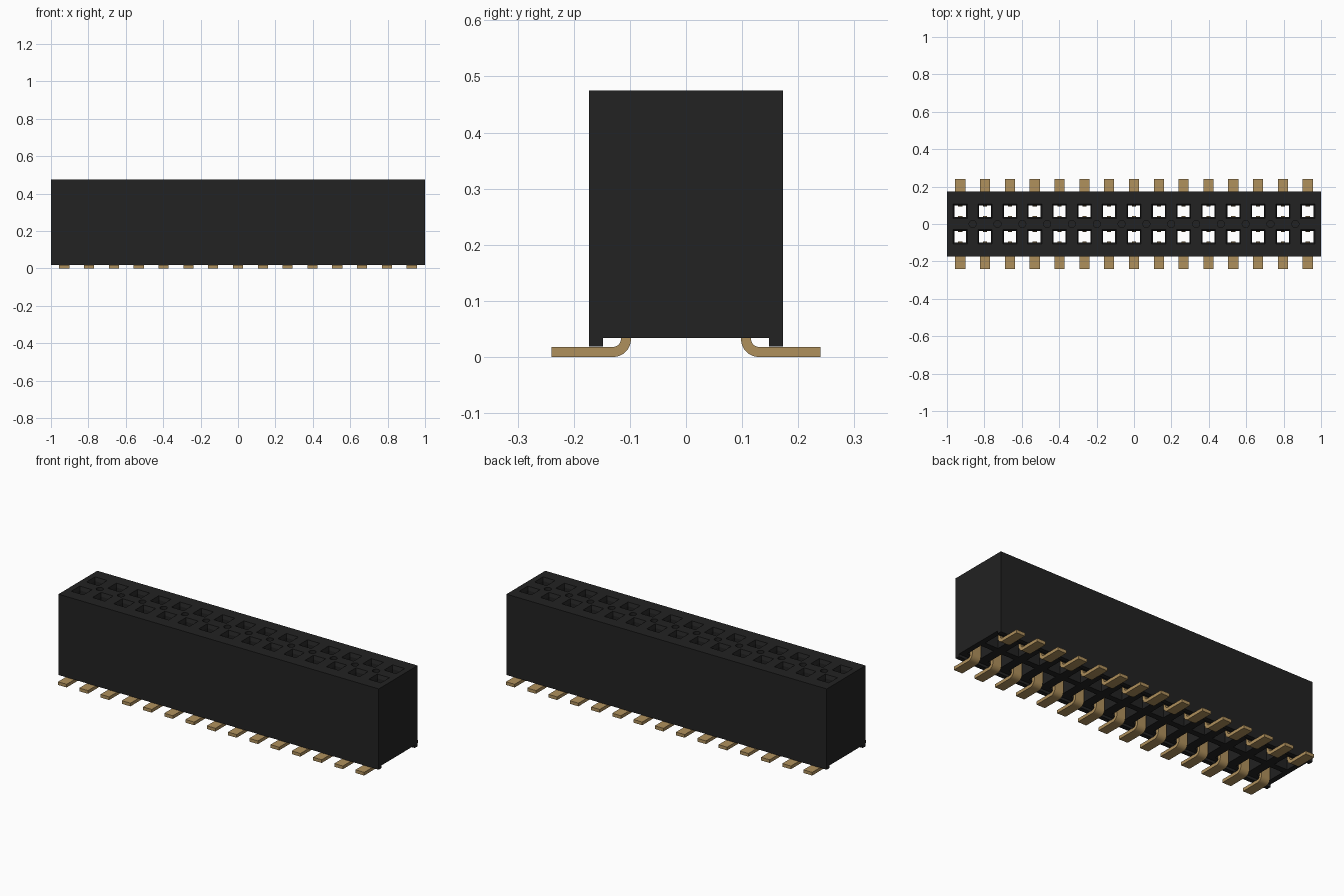
import bpy, bmesh, math

if "Cube" in bpy.data.objects:
    bpy.data.objects.remove(bpy.data.objects["Cube"])

PITCH, N = 0.1327, 15
XS = [(i - (N - 1) / 2) * PITCH for i in range(N)]
ROW = 0.068          # distance of each contact row from the middle
TOP, FLOOR, SKIRT = 0.475, 0.034, 0.019


def material(name, rgb):
    m = bpy.data.materials.new(name)
    m.diffuse_color = (*rgb, 1)
    m.use_nodes = True
    m.node_tree.nodes["Principled BSDF"].inputs["Base Color"].default_value = m.diffuse_color
    return m


black = material("black plastic", (0.016, 0.016, 0.016))
gold = material("dull gold", (0.43, 0.28, 0.107))


def finish(bm, name, mat):
    bmesh.ops.recalc_face_normals(bm, faces=bm.faces)
    me = bpy.data.meshes.new(name)
    bm.to_mesh(me)
    bm.free()
    me.materials.append(mat)
    ob = bpy.data.objects.new(name, me)
    bpy.context.collection.objects.link(ob)
    return ob


def loft(bm, rings):
    """Closed solid through rings of equal point count."""
    vs = [[bm.verts.new(p) for p in r] for r in rings]
    for a, b in zip(vs, vs[1:]):
        for i in range(len(a)):
            j = (i + 1) % len(a)
            bm.faces.new((a[i], a[j], b[j], b[i]))
    bm.faces.new(vs[0][::-1])
    bm.faces.new(vs[-1])


def extrude_x(bm, profile, x0, x1, s=1):
    """Extrude a (y, z) outline along x; s mirrors it to the other row."""
    loft(bm, [[(x, s * y, z) for y, z in profile] for x in (x0, x1)])


def rect(cx, cy, hx, hy, z):
    return [(cx + a * hx, cy + b * hy, z)
            for a, b in ((-1, -1), (1, -1), (1, 1), (-1, 1))]


# Housing: block with a shallow channel between two bottom skirts
bm = bmesh.new()
extrude_x(bm, [(-0.173, TOP), (-0.173, SKIRT), (-0.148, SKIRT), (-0.148, FLOOR),
               (0.148, FLOOR), (0.148, SKIRT), (0.173, SKIRT), (0.173, TOP)], -1, 1)
housing = finish(bm, "housing", black)

# Cutter: funnel-mouthed sockets and round blind holes
bm = bmesh.new()
for x in XS:
    for s in (-1, 1):
        y = s * ROW
        loft(bm, [rect(x, y, 0.038, 0.038, TOP + 0.01),
                  rect(x, y, 0.038, 0.038, TOP - 0.001),
                  rect(x, y, 0.032, 0.031, TOP - 0.02),
                  rect(x, y, 0.032, 0.031, 0.43),
                  rect(x, y, 0.041, 0.051, 0.429),
                  rect(x, y, 0.041, 0.051, FLOOR - 0.01)])
for x in XS[:-1]:
    loft(bm, [[(x + PITCH / 2 + 0.019 * math.cos(k * math.tau / 20),
                0.019 * math.sin(k * math.tau / 20), z) for k in range(20)]
              for z in (TOP - 0.08, TOP + 0.01)])
cutter = finish(bm, "socket_cutter", black)
cutter.hide_render = True
mod = housing.modifiers.new("sockets", 'BOOLEAN')
mod.object = cutter
mod.solver = 'EXACT'
bpy.context.view_layer.objects.active = housing
bpy.ops.object.modifier_apply(modifier=mod.name)
bpy.data.objects.remove(cutter)


# Contact outlines
def arc(r):
    return [(0.13 - r * math.cos(t), 0.032 - r * math.sin(t))
            for t in (k * math.pi / 16 for k in range(9))]


leg = ([(0.098, 0.22)] + arc(0.032) + [(0.24, 0), (0.24, 0.018)]
       + arc(0.014)[::-1] + [(0.116, 0.22)])
outer_spring = [(0.100, 0.22), (0.093, 0.37), (0.100, 0.42),
                (0.110, 0.42), (0.105, 0.37), (0.114, 0.22)]
inner_spring = [(2 * ROW - y, z) for y, z in outer_spring]
inner_plate = [(0.020, 0.10), (0.038, 0.10), (0.038, 0.22), (0.020, 0.22)]
bridge = [(0.022, 0.10), (0.114, 0.10), (0.114, 0.20), (0.022, 0.20)]

# Contacts: bent foot and leg, two narrow springs, side bridge
for s, name in ((-1, "front_contacts"), (1, "back_contacts")):
    bm = bmesh.new()
    for x in XS:
        extrude_x(bm, leg, x - 0.027, x + 0.027, s)
        extrude_x(bm, inner_plate, x - 0.027, x + 0.027, s)
        for spring in (outer_spring, inner_spring):
            extrude_x(bm, spring, x - 0.011, x + 0.011, s)
        extrude_x(bm, bridge, x - 0.039, x - 0.0325, s)
    ob = finish(bm, name, gold)
    bpy.ops.object.select_all(action='DESELECT')
    ob.select_set(True)
    bpy.context.view_layer.objects.active = ob
    bpy.ops.object.shade_smooth_by_angle(angle=math.radians(30))
